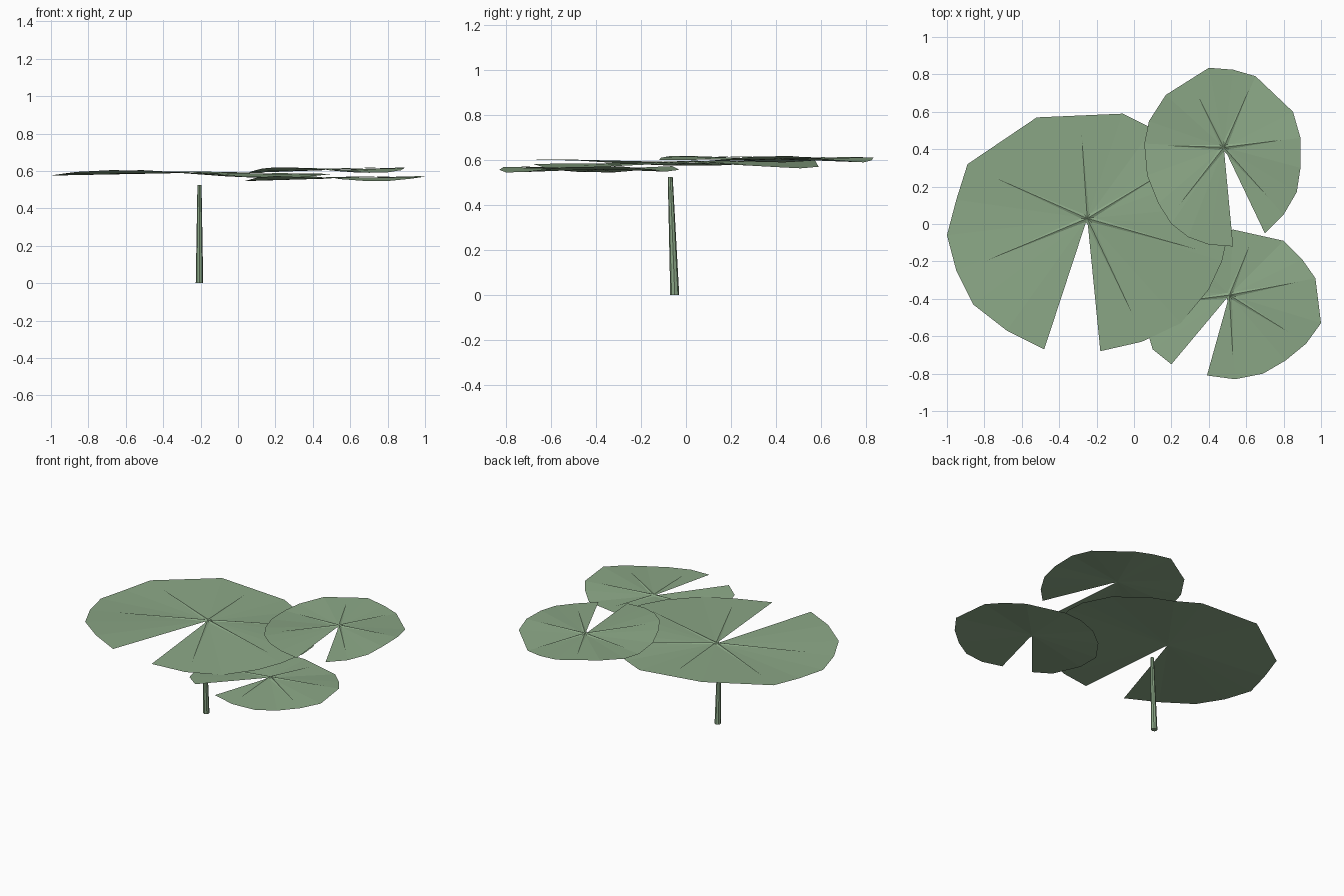
import bpy
import bmesh
from math import atan2, cos, hypot
from mathutils import Vector

cube = bpy.data.objects.get("Cube")
if cube:
    bpy.data.objects.remove(cube, do_unlink=True)


def make_material(name, colour):
    mat = bpy.data.materials.new(name)
    mat.use_nodes = True
    mat.diffuse_color = colour
    bsdf = mat.node_tree.nodes["Principled BSDF"]
    bsdf.inputs["Base Color"].default_value = colour
    bsdf.inputs["Roughness"].default_value = 0.8
    return mat


leaf_green = make_material("leaf green", (0.26, 0.39, 0.24, 1))


def finish(bm, name):
    mesh = bpy.data.meshes.new(name)
    bm.to_mesh(mesh)
    bm.free()
    mesh.materials.append(leaf_green)
    obj = bpy.data.objects.new(name, mesh)
    bpy.context.collection.objects.link(obj)
    return obj


def rim_height(dx, dy, height, droop):
    """Three gentle waves around the rim, with an optional droop on the left."""
    angle = atan2(dy, dx)
    return height + 0.015 * cos(3 * angle) - droop * max(0, cos(angle))


def add_pad(name, centre, rim, height, droop=0.0):
    """Notched leaf: an open fan from the centre to a wavy rim."""
    bm = bmesh.new()
    hub = bm.verts.new((*centre, height))
    edge = [bm.verts.new((x, y, rim_height(x - centre[0], y - centre[1], height, droop)))
            for x, y in rim]
    for a, b in zip(edge, edge[1:]):
        bm.faces.new((hub, a, b))
    bmesh.ops.recalc_face_normals(bm, faces=bm.faces)
    if sum(f.normal.z for f in bm.faces) < 0:
        bmesh.ops.reverse_faces(bm, faces=bm.faces)
    return finish(bm, name)


def add_veins(name, pad, centre, tips, height, width=0.014):
    """Low tapering ridges that follow the leaf from the hub outwards."""
    bm = bmesh.new()
    for x, y in tips:
        hit, point, _, _ = pad.ray_cast(Vector((x, y, 1)), Vector((0, 0, -1)))
        tip_z = point.z if hit else height
        along = Vector((x - centre[0], y - centre[1], 0)).normalized()
        side = Vector((-along.y, along.x, 0)) * width
        base = Vector((*centre, height + 0.002))
        left, right = bm.verts.new(base + side), bm.verts.new(base - side)
        crest = bm.verts.new(base + Vector((0, 0, 0.006)))
        tip = bm.verts.new((x, y, tip_z + 0.004))
        bm.faces.new((left, crest, tip))
        bm.faces.new((crest, right, tip))
    bmesh.ops.recalc_face_normals(bm, faces=bm.faces)
    for face in bm.faces:
        if face.normal.z < 0:
            face.normal_flip()
    return finish(bm, name)


# Large leaf
large_centre = (-0.25, 0.03)
large_rim = [(-.48, -.67), (-.68, -.57), (-.86, -.43), (-.95, -.25), (-1, -.06),
             (-.95, .13), (-.89, .32), (-.52, .57), (-.06, .59), (.1, .51),
             (.25, .44), (.42, .28), (.5, .1), (.51, -.02), (.47, -.2),
             (.4, -.35), (.25, -.53), (.04, -.63), (-.18, -.68)]
large_tips = [(-.28, .48), (-.75, .25), (-.8, -.2), (.35, -.14), (.2, .3), (0, -.5)]

# Back leaf, lying on top of the large one
back_centre = (0.48, 0.41)
back_rim = [(.7, -.05), (.8, .05), (.87, .17), (.89, .3), (.89, .46), (.85, .6),
            (.65, .79), (.53, .825), (.4, .835), (.17, .69), (.08, .55),
            (.055, .43), (.07, .26), (.13, .11), (.2, 0), (.29, -.07),
            (.4, -.11), (.53, -.12)]
back_tips = [(.34, .69), (.62, .73), (.16, .42), (.8, .45), (.24, .1), (.72, .14)]

# Front leaf, tucked under the large one
front_centre = (0.51, -0.38)
front_rim = [(.39, -.81), (.54, -.83), (.69, -.8), (.81, -.73), (.92, -.64),
             (1, -.53), (.97, -.29), (.9, -.19), (.8, -.09), (.53, -.03),
             (.38, -.06), (.24, -.11), (.13, -.19), (.04, -.32), (.04, -.47),
             (.1, -.67), (.2, -.75)]
front_tips = [(.62, -.11), (.88, -.31), (.83, -.58), (.53, -.73), (.2, -.42)]

for label, centre, rim, tips, height, droop in (
        ("large", large_centre, large_rim, large_tips, 0.59, 0.02),
        ("back", back_centre, back_rim, back_tips, 0.605, 0),
        ("front", front_centre, front_rim, front_tips, 0.56, 0)):
    pad = add_pad(label + "_leaf", centre, rim, height, droop)
    bpy.context.view_layer.update()
    add_veins(label + "_leaf_veins", pad, centre, tips, height)

# Slightly leaning, tapered stem
bm = bmesh.new()
bmesh.ops.create_cone(bm, cap_ends=True, segments=8, radius1=0.02, radius2=0.011, depth=0.525)
for v in bm.verts:
    lean = 0.02 if v.co.z > 0 else 0
    v.co += Vector((-0.206, -0.05 - lean, 0.2625))
finish(bm, "stem")
